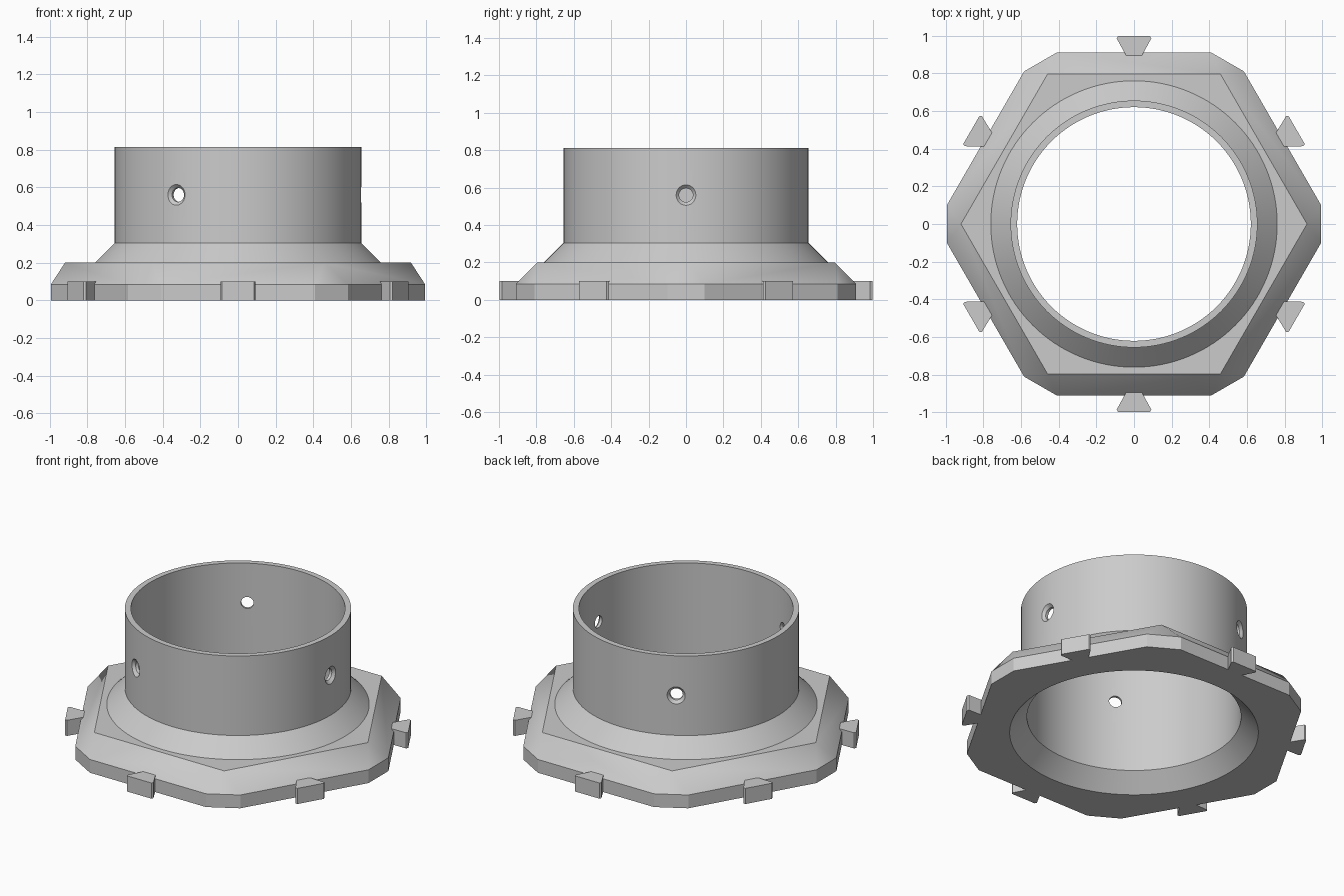
import bpy, bmesh, math
from mathutils import Matrix, Vector

cube = bpy.data.objects.get("Cube")
if cube:
    bpy.data.objects.remove(cube)

grey = bpy.data.materials.new("plain grey")
grey.use_nodes = True
GREY = (0.6, 0.6, 0.6, 1)
grey.diffuse_color = GREY
grey.node_tree.nodes["Principled BSDF"].inputs["Base Color"].default_value = GREY


def finish(bm, name):
    bmesh.ops.recalc_face_normals(bm, faces=bm.faces)
    mesh = bpy.data.meshes.new(name)
    bm.to_mesh(mesh)
    bm.free()
    mesh.materials.append(grey)
    ob = bpy.data.objects.new(name, mesh)
    bpy.context.collection.objects.link(ob)
    return ob


def lathe(name, profile, steps, matrix=Matrix()):
    """Closed solid turned about z from (radius, height) pairs."""
    bm = bmesh.new()
    rings = [[bm.verts.new((r * math.cos(math.tau * i / steps),
                            r * math.sin(math.tau * i / steps), z))
              for i in range(steps)] for r, z in profile]
    for low, high in zip(rings, rings[1:]):
        for i in range(steps):
            j = (i + 1) % steps
            bm.faces.new((low[i], low[j], high[j], high[i]))
    bm.faces.new(rings[0])
    bm.faces.new(rings[-1])
    bm.transform(matrix)
    return finish(bm, name)


def combine(target, tool, operation):
    bpy.context.view_layer.objects.active = target
    mod = target.modifiers.new("cut", 'BOOLEAN')
    mod.operation, mod.object, mod.solver = operation, tool, 'EXACT'
    bpy.ops.object.modifier_apply(modifier=mod.name)
    bpy.data.objects.remove(tool)


# Hexagonal flange: clipped corners below, pointed corners on top
bm = bmesh.new()
for k in range(6):
    turn = Matrix.Rotation(math.radians(60 * k), 3, 'Z')
    for side in (-0.1, 0.1):
        for z in (0, 0.085):
            bm.verts.new(turn @ Vector((0.993, side, z)))
    bm.verts.new(turn @ Vector((0.918, 0, 0.2)))
bmesh.ops.convex_hull(bm, input=bm.verts)
bmesh.ops.dissolve_limit(bm, angle_limit=math.radians(2),
                         verts=bm.verts, edges=bm.edges)
body = finish(bm, "flanged_sleeve")

# Sloping collar and sleeve, then the bore with its flared mouth
collar = lathe("collar", [(0.76, 0.1), (0.76, 0.2), (0.655, 0.305), (0.655, 0.813)], 128)
combine(body, collar, 'UNION')
bore = lathe("bore", [(0.77, -0.05), (0.72, 0), (0.62, 0.105), (0.62, 0.9)], 128)
combine(body, bore, 'DIFFERENCE')

# Three countersunk screw holes
for k in range(3):
    aim = (Matrix.Translation((0, 0, 0.56))
           @ Matrix.Rotation(math.radians(120 * k), 4, 'Z')
           @ Matrix.Rotation(math.radians(90), 4, 'Y'))
    drill = lathe("drill", [(0.037, 0.5), (0.037, 0.637), (0.055, 0.655), (0.075, 0.675)], 32, aim)
    combine(body, drill, 'DIFFERENCE')

bpy.ops.object.select_all(action='DESELECT')
body.select_set(True)
bpy.context.view_layer.objects.active = body
bpy.ops.object.shade_smooth_by_angle(angle=math.radians(28))

# Dovetail tabs on the six flange sides
half = [(0.03, 0.865), (0.043, 0.895), (0.092, 0.985), (0.085, 0.997)]
outline = half + [(-x, y) for x, y in reversed(half)]
for k in range(6):
    bm = bmesh.new()
    face = bm.faces.new([bm.verts.new((x, y, 0)) for x, y in outline])
    extruded = bmesh.ops.extrude_face_region(bm, geom=[face], use_keep_orig=True)
    bmesh.ops.translate(bm, vec=(0, 0, 0.1),
                        verts=[v for v in extruded["geom"] if isinstance(v, bmesh.types.BMVert)])
    bm.transform(Matrix.Rotation(math.radians(60 * k), 4, 'Z'))
    finish(bm, f"dovetail_tab_{k + 1}")
